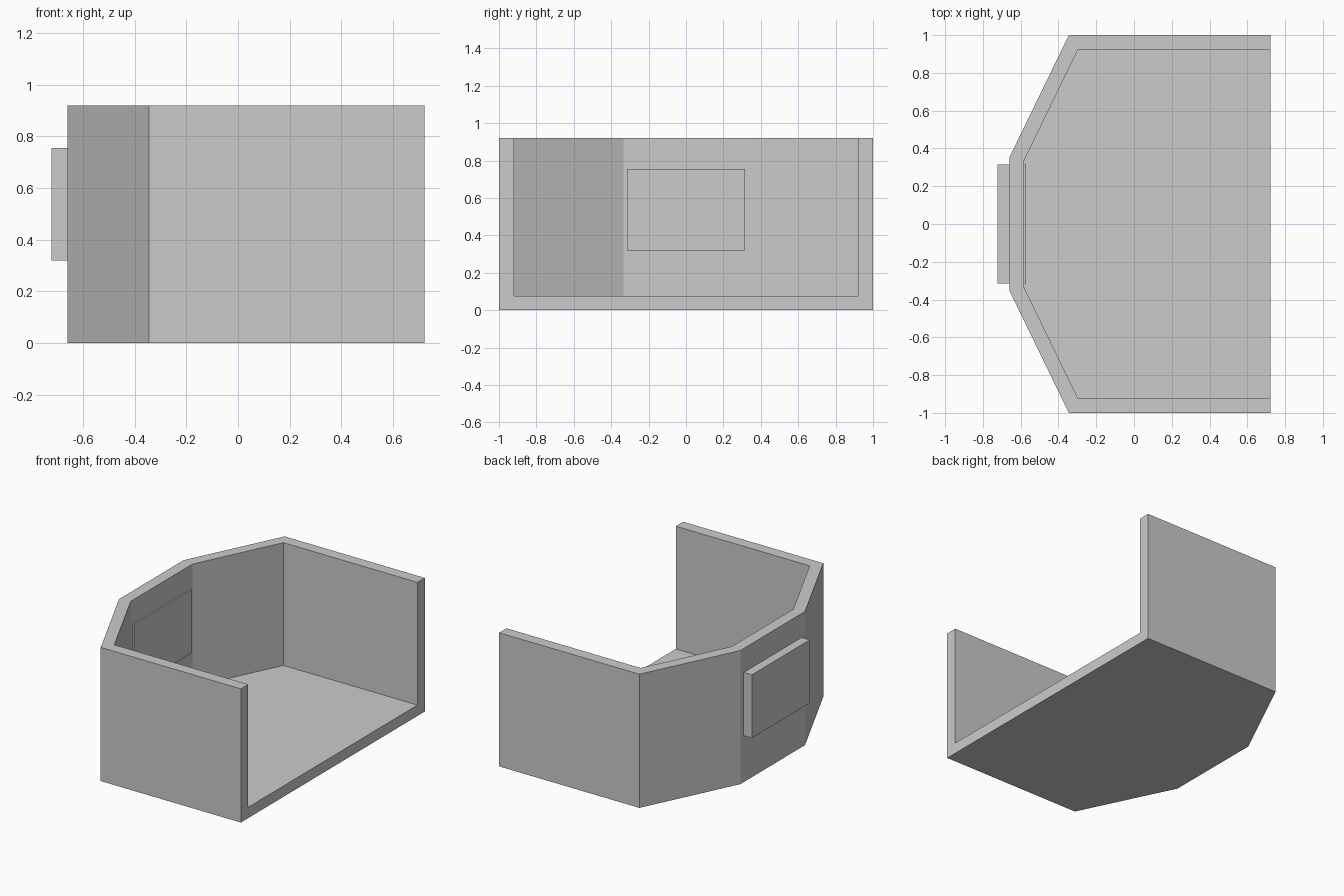
import bpy, bmesh

if "Cube" in bpy.data.objects:
    bpy.data.objects.remove(bpy.data.objects["Cube"])

HEIGHT, FLOOR = 0.92, 0.075


def mirrored(half):
    """Complete a half outline by mirroring it across y = 0."""
    return half + [(x, -y) for x, y in reversed(half)]


def finish(bm, name):
    bmesh.ops.recalc_face_normals(bm, faces=bm.faces)
    mesh = bpy.data.meshes.new(name)
    bm.to_mesh(mesh)
    bm.free()
    obj = bpy.data.objects.new(name, mesh)
    bpy.context.collection.objects.link(obj)
    return obj


# Open-fronted shell: floor and wall of even thickness with chamfered corners
outer = mirrored([(0.722, -1.0), (-0.345, -1.0), (-0.66, -0.352)])
inner = mirrored([(0.722, -0.92), (-0.298, -0.92), (-0.582, -0.335)])
bm = bmesh.new()


def ring(points, z):
    return [bm.verts.new((x, y, z)) for x, y in points]


out_low, out_top = ring(outer, 0), ring(outer, HEIGHT)
in_low, in_top = ring(inner, FLOOR), ring(inner, HEIGHT)
bm.faces.new(out_low)
bm.faces.new(in_low)
for a, b in ((out_low, out_top), (out_top, in_top), (in_top, in_low)):
    for i in range(len(outer) - 1):
        bm.faces.new((a[i], a[i + 1], b[i + 1], b[i]))
# U-shaped end face around the opening
bm.faces.new((out_low[0], out_low[-1], out_top[-1], in_top[-1],
              in_low[-1], in_low[0], in_top[0], out_top[0]))
finish(bm, "open_shell")

# Rectangular panel set through the back wall
bm = bmesh.new()
bmesh.ops.create_cube(bm, size=1)
bmesh.ops.scale(bm, vec=(0.15, 0.63, 0.435), verts=bm.verts)
bmesh.ops.translate(bm, vec=(-0.647, 0, 0.5375), verts=bm.verts)
finish(bm, "wall_panel")
